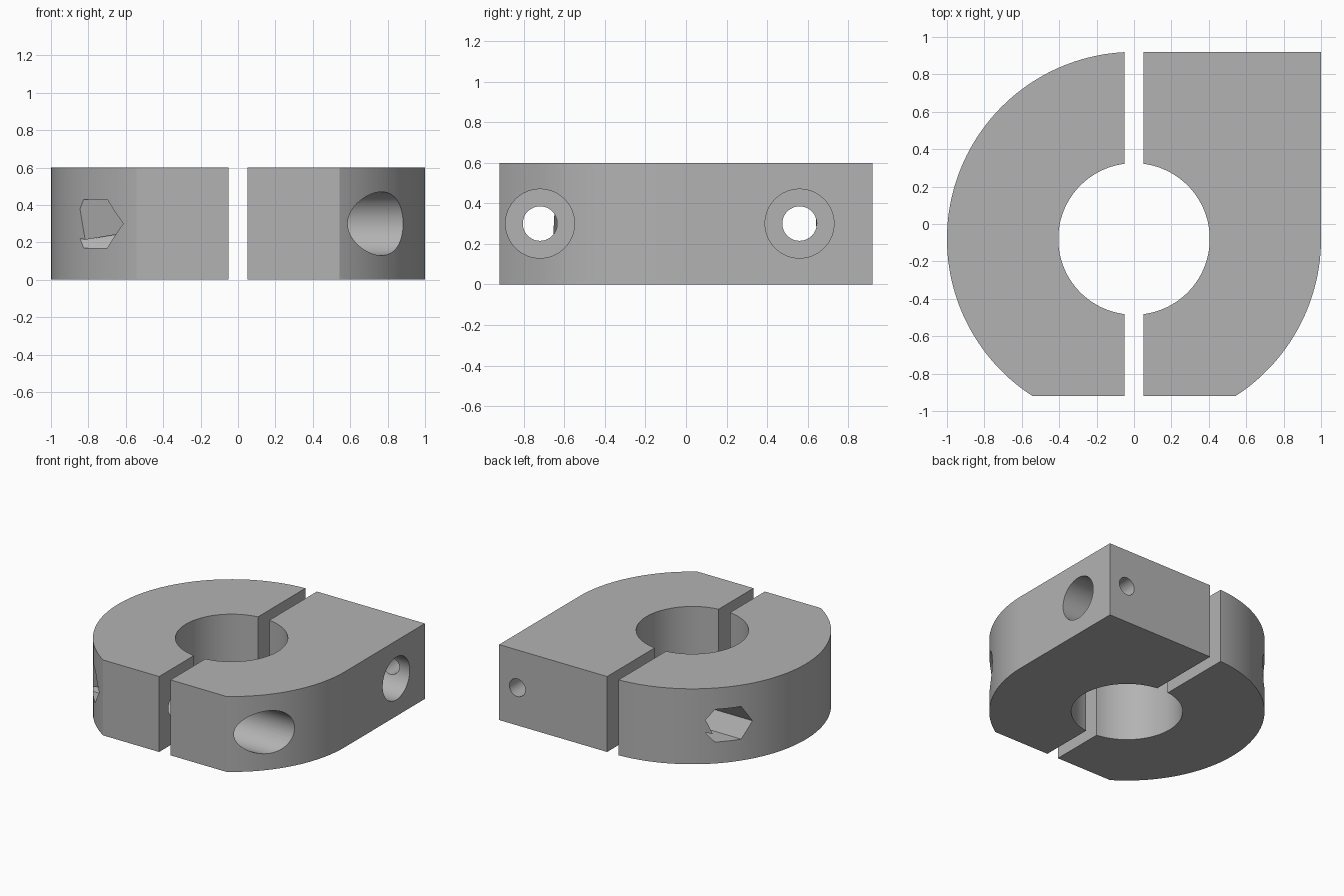
import bpy
from math import asin, cos, sin, pi, radians, sqrt

if "Cube" in bpy.data.objects:
    bpy.data.objects.remove(bpy.data.objects["Cube"])

HEIGHT, HALF_DEPTH, GAP = 0.6, 0.92, 0.05
CENTRE_Y, OUTER, BORE = -0.08, 1.0, 0.405
SCREW_ROWS = (-0.72, 0.56)
MID = HEIGHT / 2

grey = bpy.data.materials.new("plain grey")
grey.use_nodes = True
colour = (0.45, 0.45, 0.45, 1)
grey.diffuse_color = colour
grey.node_tree.nodes["Principled BSDF"].inputs["Base Color"].default_value = colour


def arc(radius, start, end, steps=64):
    """Points on a circle about the bore axis."""
    angles = [start + (end - start) * i / steps for i in range(steps + 1)]
    return [(radius * cos(a), CENTRE_Y + radius * sin(a)) for a in angles]


def extrude(name, outline):
    """Solid of the collar height from a flat outline."""
    n = len(outline)
    verts = [(x, y, z) for z in (0, HEIGHT) for x, y in outline]
    faces = [tuple(reversed(range(n))), tuple(range(n, 2 * n))]
    faces += [(i, (i + 1) % n, n + (i + 1) % n, n + i) for i in range(n)]
    mesh = bpy.data.meshes.new(name)
    mesh.from_pydata(verts, [], faces)
    mesh.materials.append(grey)
    obj = bpy.data.objects.new(name, mesh)
    bpy.context.collection.objects.link(obj)
    return obj


def drill(body, axis, sides, radius, start, end, across):
    """Cut a round or six-sided hole along x or y at mid height."""
    middle, length = (start + end) / 2, abs(end - start)
    along_x = axis == "x"
    place = (middle, across, MID) if along_x else (across, middle, MID)
    turn = (0, pi / 2, 0) if along_x else (pi / 2, 0, 0)
    bpy.ops.mesh.primitive_cylinder_add(vertices=sides, radius=radius, depth=length,
                                        location=place, rotation=turn)
    cutter = bpy.context.object
    cutter.name = "hole_cutter"
    # Points of six-sided pockets face up and down
    if sides == 6:
        for v in cutter.data.vertices:
            x, y = v.co.x, v.co.y
            if along_x and abs(max(p.co.x for p in cutter.data.vertices) - radius) > 1e-4:
                v.co.x, v.co.y = y, -x
    cutter.hide_render = True
    mod = body.modifiers.new("hole", "BOOLEAN")
    mod.operation, mod.solver, mod.object = "DIFFERENCE", "EXACT", cutter
    bpy.context.view_layer.objects.active = body
    bpy.ops.object.modifier_apply(modifier=mod.name)
    bpy.data.objects.remove(cutter)


# Half outlines: flat front edge, outer curve, back edge, then the bore curve
front_angle = asin((-HALF_DEPTH - CENTRE_Y) / OUTER)
bore_angle = asin(sqrt(BORE ** 2 - GAP ** 2) / BORE)
top_angle = asin(sqrt(OUTER ** 2 - GAP ** 2) / OUTER)
inner = arc(BORE, bore_angle, -bore_angle)
square_outline = ([(GAP, -HALF_DEPTH)] + arc(OUTER, front_angle, 0)
                  + [(OUTER, HALF_DEPTH), (GAP, HALF_DEPTH)] + inner)
round_outline = [(GAP, -HALF_DEPTH)] + arc(OUTER, front_angle, top_angle, 100) + inner

square_half = extrude("square_clamp_half", square_outline)
round_half = extrude("round_clamp_half", [(-x, y) for x, y in reversed(round_outline)])

# Screw holes with round counterbores on one half and nut pockets on the other
for row in SCREW_ROWS:
    drill(square_half, "x", 48, 0.085, 0, 0.6, row)
    drill(square_half, "x", 64, 0.17, 0.3, 1.2, row)
    drill(round_half, "x", 48, 0.085, -0.6, 0, row)
    drill(round_half, "x", 6, 0.15, -1.2, -0.3, row)

# Small cross hole from the back into the rear counterbore
drill(square_half, "y", 40, 0.07, 0.56, 1.1, 0.84)

# Smooth curves, crisp edges
for half in (square_half, round_half):
    bpy.ops.object.select_all(action="DESELECT")
    half.select_set(True)
    bpy.context.view_layer.objects.active = half
    bpy.ops.object.shade_smooth_by_angle(angle=radians(30))
